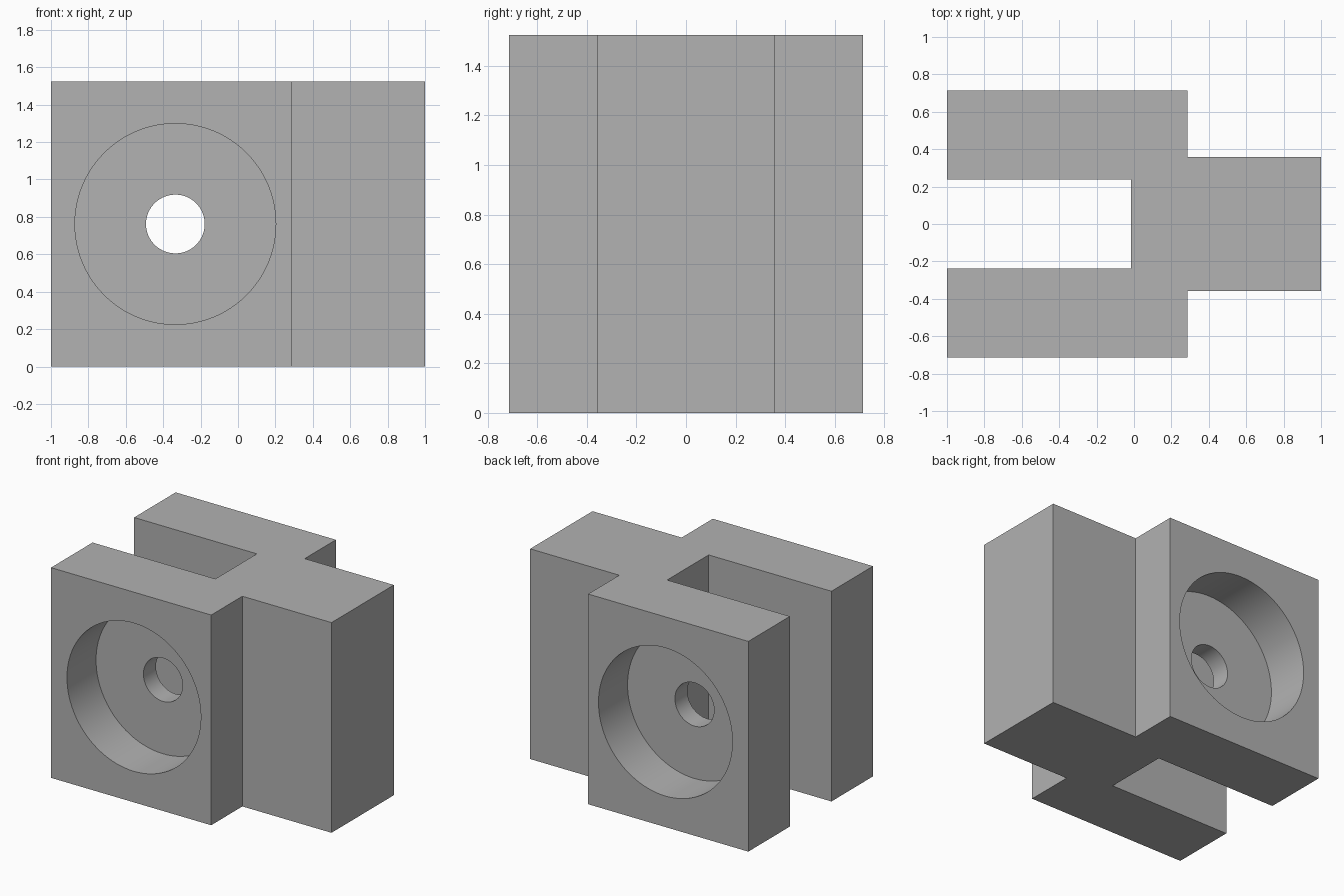
import bpy
import bmesh
from math import radians
from mathutils import Matrix

cube = bpy.data.objects.get("Cube")
if cube:
    bpy.data.objects.remove(cube, do_unlink=True)

# Single grey material
grey = bpy.data.materials.new("plain_grey")
grey.use_nodes = True
colour = (0.445, 0.445, 0.445, 1)
grey.diffuse_color = colour
grey.node_tree.nodes["Principled BSDF"].inputs["Base Color"].default_value = colour

HEIGHT = 1.524
HALF_WIDTH = 0.714        # outer faces of the fork arms
SLOT = 0.238              # half width of the slot between the arms
TANG = 0.357              # half width of the solid tang
BORE_X, BORE_Z = -0.335, HEIGHT / 2
RECESS_DEPTH = 0.333


def add_object(name, bm):
    bmesh.ops.recalc_face_normals(bm, faces=bm.faces)
    mesh = bpy.data.meshes.new(name)
    bm.to_mesh(mesh)
    bm.free()
    mesh.materials.append(grey)
    obj = bpy.data.objects.new(name, mesh)
    bpy.context.collection.objects.link(obj)
    return obj


def bore_cutter(name, radius, y_start, y_end):
    """Cylinder along y, centred on the bore axis."""
    bm = bmesh.new()
    place = (Matrix.Translation((BORE_X, (y_start + y_end) / 2, BORE_Z))
             @ Matrix.Rotation(radians(90), 4, "X"))
    bmesh.ops.create_cone(bm, cap_ends=True, segments=96, radius1=radius,
                          radius2=radius, depth=y_end - y_start, matrix=place)
    obj = add_object(name, bm)
    obj.hide_render = True
    return obj


# Fork body: mirrored plan outline, extruded upwards
half = [(1, TANG), (0.285, TANG), (0.285, HALF_WIDTH),
        (-1, HALF_WIDTH), (-1, SLOT), (-0.015, SLOT)]
outline = half + [(x, -y) for x, y in reversed(half)]
bm = bmesh.new()
base = bm.faces.new([bm.verts.new((x, y, 0)) for x, y in outline])
top = bmesh.ops.extrude_face_region(bm, geom=[base], use_keep_orig=True)["geom"]
bmesh.ops.translate(bm, vec=(0, 0, HEIGHT),
                    verts=[v for v in top if isinstance(v, bmesh.types.BMVert)])
body = add_object("fork_block", bm)

# Pin hole through both arms, with a wide recess on each outer face
floor = HALF_WIDTH - RECESS_DEPTH
cutters = [
    bore_cutter("pin_hole_cutter", 0.157, -1, 1),
    bore_cutter("front_recess_cutter", 0.537, -1, -floor),
    bore_cutter("back_recess_cutter", 0.537, floor, 1),
]
bpy.ops.object.select_all(action="DESELECT")
body.select_set(True)
bpy.context.view_layer.objects.active = body
for cutter in cutters:
    cut = body.modifiers.new(cutter.name, "BOOLEAN")
    cut.operation = "DIFFERENCE"
    cut.solver = "EXACT"
    cut.object = cutter
    bpy.ops.object.modifier_apply(modifier=cut.name)
    bpy.data.objects.remove(cutter, do_unlink=True)

# Smooth bore walls, sharp edges elsewhere
bpy.ops.object.shade_smooth_by_angle(angle=radians(30))
